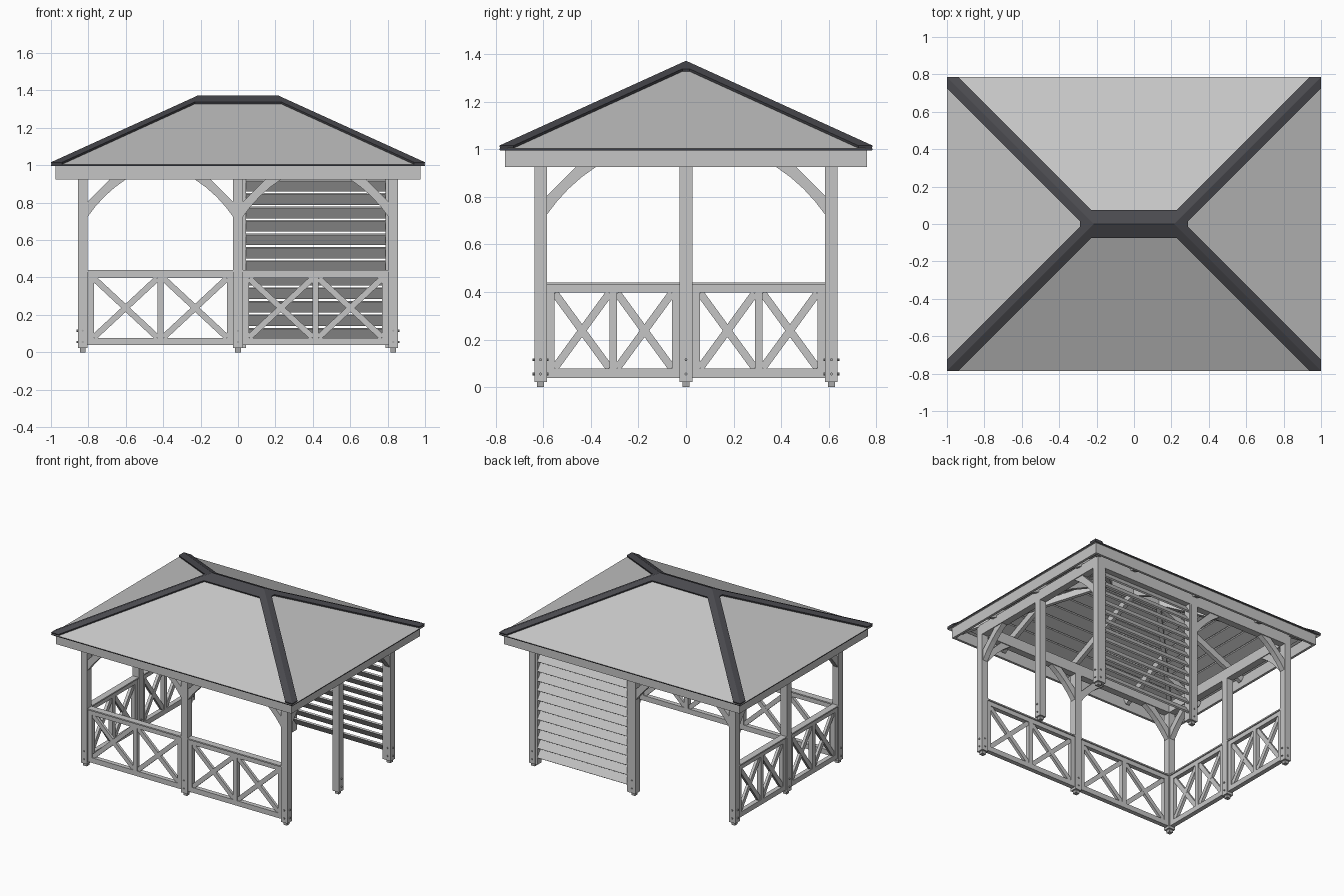
import bpy, bmesh, math
from mathutils import Vector, Matrix

if "Cube" in bpy.data.objects:
    bpy.data.objects.remove(bpy.data.objects["Cube"])


def material(name, rgb):
    m = bpy.data.materials.new(name)
    m.use_nodes = True
    m.diffuse_color = (*rgb, 1)
    m.node_tree.nodes["Principled BSDF"].inputs["Base Color"].default_value = (*rgb, 1)
    return m


wood = material("grey wood", (0.56, 0.56, 0.56))
sheet = material("roof grey", (0.56, 0.56, 0.56))
dark = material("dark cap", (0.068, 0.068, 0.078))
steel = material("steel", (0.4, 0.4, 0.4))

PX, PY = 0.83, 0.612          # post lines
POST = 0.053
BEAM_Z = 0.925                # underside of beams
EX, EY = 1.0, 0.785           # eaves
RIDGE = EX - EY               # half length of ridge
PITCH = 0.357 / EY


def finish(bm, name, *mats):
    bmesh.ops.recalc_face_normals(bm, faces=bm.faces)
    me = bpy.data.meshes.new(name)
    bm.to_mesh(me)
    bm.free()
    ob = bpy.data.objects.new(name, me)
    bpy.context.collection.objects.link(ob)
    for m in mats:
        me.materials.append(m)
    return ob


def bar(bm, a, b, w, h, up=(0, 0, 1)):
    """Box from a to b, w wide sideways and h deep along the up direction."""
    a, b = Vector(a), Vector(b)
    d = (b - a).normalized()
    side = Vector(up).cross(d).normalized()
    top = d.cross(side)
    rot = Matrix((d, side, top)).transposed().to_4x4()
    size = Matrix.Diagonal(((b - a).length, w, h, 1))
    bmesh.ops.create_cube(bm, size=1, matrix=Matrix.Translation((a + b) / 2) @ rot @ size)


def roof_point(x, y, lift=0.0):
    dist = max(abs(y), abs(x) - RIDGE)
    return Vector((x, y, 1.36 - PITCH * dist + lift))


def surface(name, polys, lift, thick, *mats):
    """Flat pieces lying on the roof pitch, thickened downwards."""
    bm = bmesh.new()
    for p in polys:
        f = bm.faces.new([bm.verts.new(roof_point(x, y, lift)) for x, y in p])
        f.normal_update()
        if f.normal.z < 0:
            f.normal_flip()
    bmesh.ops.remove_doubles(bm, verts=bm.verts, dist=0.0005)
    ob = finish(bm, name, *mats)
    if ob.data.polygons[0].normal.z < 0:
        ob.data.flip_normals()
    s = ob.modifiers.new("thickness", "SOLIDIFY")
    s.thickness, s.offset = thick, -1
    s.material_offset_rim = len(mats) - 1
    return ob


def rings(name, outer, inner, lift, thick, *mats):
    pass


def course(d0, d1):
    """Four trapezoids between two distances from the ridge."""
    def corner(d, sx, sy):
        return (sx * (RIDGE + d), sy * d)
    out = []
    for (s, t) in (((-1, -1), (1, -1)), ((1, -1), (1, 1)), ((1, 1), (-1, 1)), ((-1, 1), (-1, -1))):
        p = [corner(d0, *s), corner(d0, *t), corner(d1, *t), corner(d1, *s)]
        if d1 < 1e-6 and s[0] == t[0]:
            p.pop()
        out.append(p)
    return out


# Roof sheet with dark edge, and ceiling boards beneath
surface("roof_sheet", course(EY, 0), 0, 0.008, sheet, dark)
BOARDS = 9
step = 0.73 / BOARDS
for i in range(BOARDS):
    surface("ceiling_boards", course((i + 1) * step - 0.005, i * step + 0.003), -0.012, 0.012, wood)

# Hip and ridge caps
W, H = 0.06, 0.075
caps = []
for sy in (-1, 1):
    caps.append([(-RIDGE, 0), (RIDGE, 0), (RIDGE + H - W, sy * H), (-RIDGE - H + W, sy * H)])
    for sx in (-1, 1):
        caps.append([(sx * EX, sy * EY), (sx * (EX - W), sy * EY),
                     (sx * (RIDGE + H - W), sy * H), (sx * RIDGE, 0)])
        caps.append([(sx * EX, sy * EY), (sx * EX, sy * (EY - W)),
                     (sx * (RIDGE + H), sy * (H - W)), (sx * RIDGE, 0)])
for sx in (-1, 1):
    caps.append([(sx * RIDGE, 0), (sx * (RIDGE + H), H - W), (sx * (RIDGE + H), W - H)])
surface("ridge_caps", caps, 0.013, 0.013, dark)

# Rafters
bm = bmesh.new()
DROP, END = -0.05, 0.735
for s in (-1, 1):
    for x in (-0.55, 0, 0.55):
        bar(bm, roof_point(x, s * END, DROP), roof_point(x, s * max(0, abs(x) - RIDGE), DROP), 0.03, 0.05)
    for y in (-0.45, 0, 0.45):
        bar(bm, roof_point(s * (RIDGE + END), y, DROP), roof_point(s * (RIDGE + abs(y)), y, DROP), 0.03, 0.05)
    for t in (-1, 1):
        bar(bm, roof_point(s * (RIDGE + END), t * END, DROP), roof_point(s * RIDGE, 0, DROP), 0.03, 0.05)
bar(bm, roof_point(-RIDGE, 0, DROP), roof_point(RIDGE, 0, DROP), 0.03, 0.05)
finish(bm, "rafters", wood)


def frame(name, x, y, w, z0, z1):
    """Rectangular ring of boards centred on the lines x and y."""
    bm = bmesh.new()
    z = (z0 + z1) / 2
    for s in (-1, 1):
        bar(bm, (-x - w / 2, s * y, z), (x + w / 2, s * y, z), w, z1 - z0)
        bar(bm, (s * x, -y + w / 2, z), (s * x, y - w / 2, z), w, z1 - z0)
    finish(bm, name, wood)


frame("fascia", 0.967, 0.752, 0.018, BEAM_Z, 1.004)
frame("ring_beam", PX, PY, POST, BEAM_Z, 1.005)

# Posts with steel feet and bolts
for x in (-PX, 0, PX):
    for y in (-PY, 0, PY):
        if x == 0 and y == 0:
            continue
        bm = bmesh.new()
        bar(bm, (x, y, 0.022), (x, y, BEAM_Z), POST, POST, (0, 1, 0))
        finish(bm, "post", wood)
        bm = bmesh.new()
        bar(bm, (x, y, 0), (x, y, 0.022), 0.03, 0.03, (0, 1, 0))
        for z in (0.055, 0.115):
            for used, axis in ((x, "Y"), (y, "X")):
                if used == 0 or x * y != 0:
                    rot = Matrix.Rotation(math.pi / 2, 4, "X" if axis == "Y" else "Y")
                    bmesh.ops.create_cone(bm, cap_ends=True, segments=8, radius1=0.006, radius2=0.006,
                                          depth=0.066, matrix=Matrix.Translation((x, y, z)) @ rot)
        finish(bm, "post_foot", steel)


# Railing panels with two crosses each
def railing(a, b):
    a, b = Vector((*a, 0)), Vector((*b, 0))
    d = (b - a).normalized()
    a, b = a + d * POST / 2, b - d * POST / 2
    n = d.cross(Vector((0, 0, 1)))
    length = (b - a).length
    bm = bmesh.new()

    def at(u, z):
        return a + d * u + Vector((0, 0, z))
    bar(bm, at(0, 0.058), at(length, 0.058), 0.034, 0.038)
    bar(bm, at(0, 0.414), at(length, 0.414), 0.034, 0.034)
    bar(bm, at(0, 0.435), at(length, 0.435), 0.05, 0.01)
    stile = 0.033
    centres = [stile / 2, length / 2, length - stile / 2]
    for u in centres:
        bar(bm, at(u, 0.07), at(u, 0.405), stile, 0.034, n)
    for u0, u1 in zip(centres, centres[1:]):
        u0, u1 = u0 + stile / 2, u1 - stile / 2
        bar(bm, at(u0, 0.08), at(u1, 0.395), 0.032, 0.022, n)
        bar(bm, at(u0, 0.395), at(u1, 0.08), 0.032, 0.02, n)
    finish(bm, "railing", wood)


for s in (-1, 0):
    railing((s * PX, -PY), ((s + 1) * PX, -PY))
    railing((-PX, s * PY), (-PX, (s + 1) * PY))


# Curved knee braces
def brace(x, y, dx, dy):
    d = Vector((dx, dy, 0))
    n = d.cross(Vector((0, 0, 1)))
    base = Vector((x, y, 0)) + d * POST / 2 - n * 0.02
    profile = [(0, 0.725), (0.04, 0.778), (0.09, 0.833), (0.145, 0.882),
               (0.205, BEAM_Z), (0.12, BEAM_Z), (0, 0.805)]
    bm = bmesh.new()
    f = bm.faces.new([bm.verts.new(base + d * u + Vector((0, 0, z))) for u, z in profile])
    ext = bmesh.ops.extrude_face_region(bm, geom=[f])["geom"]
    bmesh.ops.translate(bm, vec=n * 0.04, verts=[v for v in ext if isinstance(v, bmesh.types.BMVert)])
    finish(bm, "knee_brace", wood)


for sy in (-1, 1):
    brace(-PX, sy * PY, 1, 0)
    brace(0, sy * PY, -1, 0)
    for sx in (-1, 1):
        brace(sx * PX, sy * PY, 0, -sy)
brace(0, -PY, 1, 0)
brace(PX, -PY, -1, 0)

# Louvred screen closing the left half of the back
bm = bmesh.new()
x0, x1 = POST / 2, PX - POST / 2
for x in (x0 + 0.008, x1 - 0.008):
    bar(bm, (x, PY, 0.022), (x, PY, BEAM_Z), 0.016, 0.05, (0, 1, 0))
tilt = math.radians(55)
for i in range(12):
    z = 0.1 + i * 0.072
    bar(bm, (x0 + 0.01, PY, z), (x1 - 0.01, PY, z), 0.068, 0.012, (0, math.sin(tilt), math.cos(tilt)))
finish(bm, "louvre_screen", wood)
